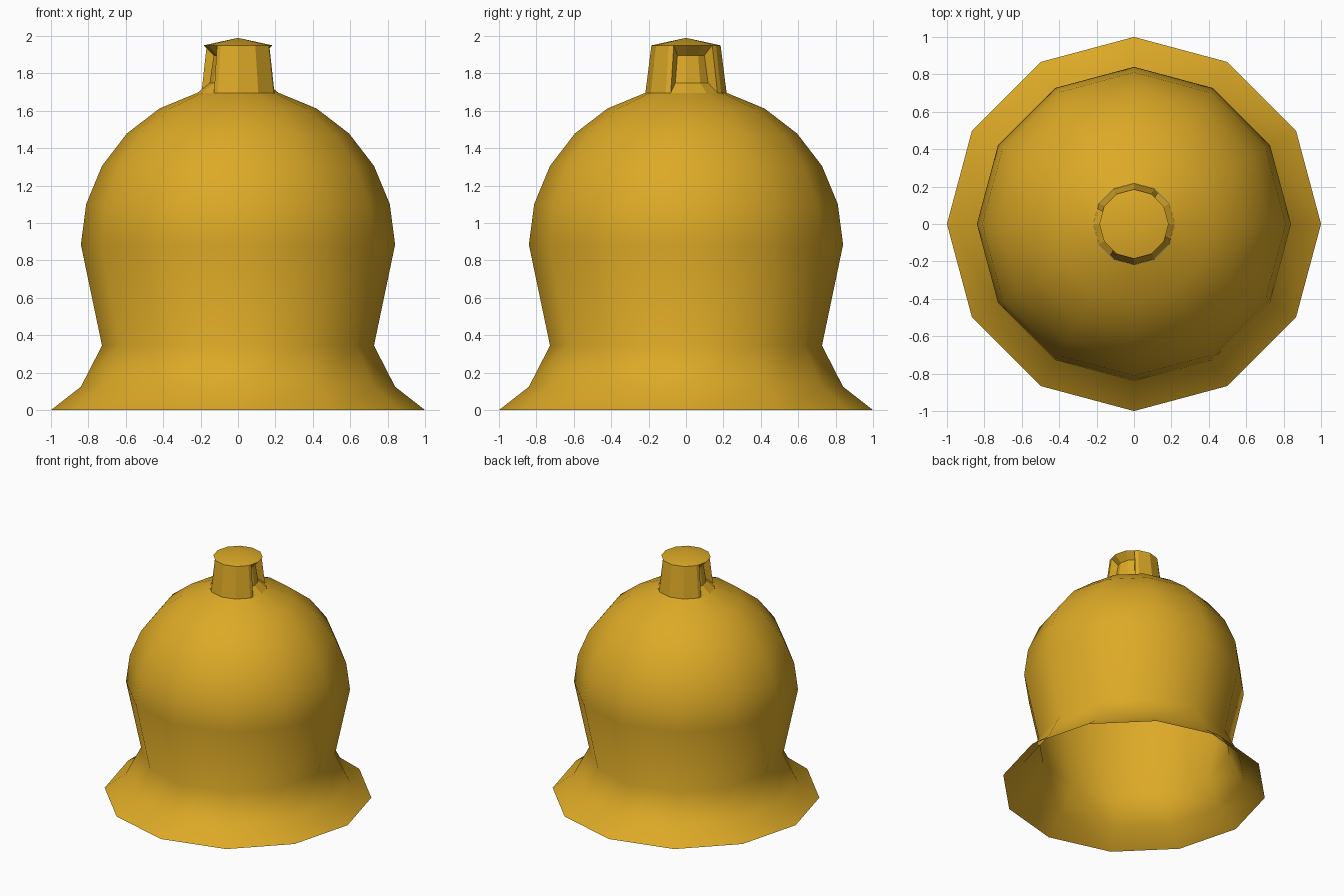
import bpy, bmesh, math
from mathutils import Vector

cube = bpy.data.objects.get("Cube")
if cube:
    bpy.data.objects.remove(cube, do_unlink=True)

SIDES = 12
DOME_R, DOME_Z = 0.84, 0.885
CROWN_Z, CROWN_TOP = 1.696, 1.95

gold = bpy.data.materials.new("golden yellow")
gold.use_nodes = True
colour = (0.72, 0.40, 0.02, 1)
gold.diffuse_color = colour
gold.node_tree.nodes["Principled BSDF"].inputs["Base Color"].default_value = colour


def lathe(bm, profile):
    """Turn a list of (radius, z) points into open rings of quads."""
    rings = []
    for r, z in profile:
        angles = [math.tau * i / SIDES for i in range(SIDES)]
        rings.append([bm.verts.new((r * math.cos(a), r * math.sin(a), z)) for a in angles])
    for low, high in zip(rings, rings[1:]):
        for i in range(SIDES):
            j = (i + 1) % SIDES
            bm.faces.new((low[i], low[j], high[j], high[i]))
    return rings


def finish(bm, name):
    mesh = bpy.data.meshes.new(name)
    bm.to_mesh(mesh)
    bm.free()
    mesh.materials.append(gold)
    obj = bpy.data.objects.new(name, mesh)
    bpy.context.collection.objects.link(obj)
    return obj


# Bell body: flared lip, waist and round dome, open underneath
profile = [(1.0, 0.0), (0.84, 0.125), (0.727, 0.345)]
for step in range(6):
    lat = math.radians(15 * step)
    profile.append((DOME_R * math.cos(lat), DOME_Z + DOME_R * math.sin(lat)))
bm = bmesh.new()
lathe(bm, profile)
for f in bm.faces:
    f.smooth = True
finish(bm, "bell_body")

# Crown wall with a recessed window on each side
bm = bmesh.new()
lathe(bm, [(0.217, CROWN_Z), (0.185, CROWN_TOP)])
bm.faces.ensure_lookup_table()
walls = list(bm.faces)
mid_z = (CROWN_Z + CROWN_TOP) / 2
for start in (-1, 5):
    window = [walls[(start + k) % SIDES] for k in range(3)]
    bmesh.ops.inset_region(bm, faces=window, thickness=0.028, use_even_offset=True)
    result = bmesh.ops.extrude_face_region(bm, geom=window)
    bmesh.ops.delete(bm, geom=[f for f in window if f.is_valid], context="FACES")
    for v in result["geom"]:
        if isinstance(v, bmesh.types.BMVert):
            v.co = Vector((v.co.x * 0.7, v.co.y * 0.7, mid_z + (v.co.z - mid_z) * 0.58))
finish(bm, "crown_wall")

# Shallow pointed cap closing the crown
bm = bmesh.new()
rim = lathe(bm, [(0.185, CROWN_TOP)])[0]
apex = bm.verts.new((0, 0, 1.99))
for i in range(SIDES):
    face = bm.faces.new((rim[i], rim[(i + 1) % SIDES], apex))
    face.smooth = True
finish(bm, "crown_cap")
